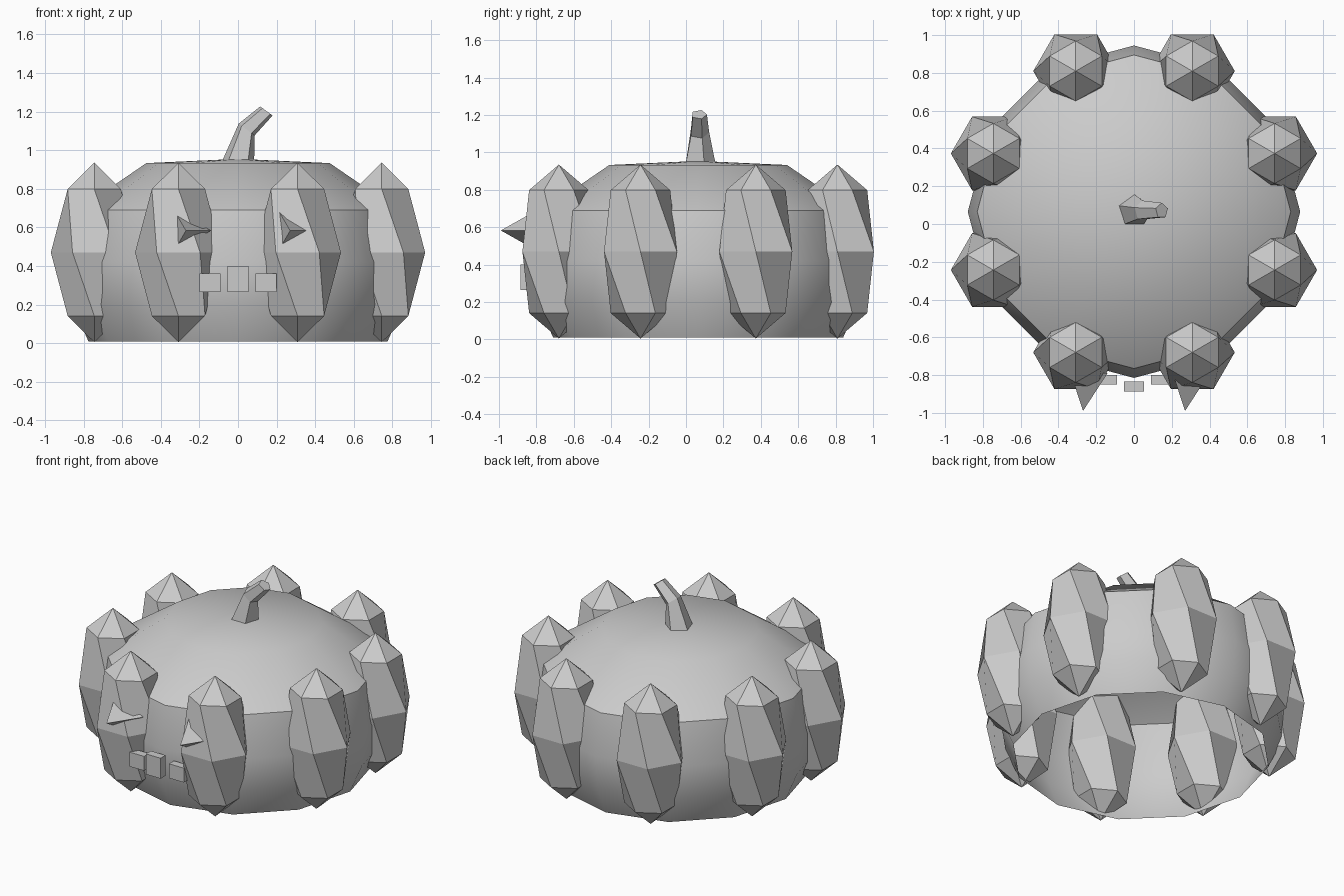
import bpy, math
from mathutils import Vector, Matrix

if "Cube" in bpy.data.objects:
    bpy.data.objects.remove(bpy.data.objects["Cube"])

CY = 0.065  # depth of the body centre

grey = bpy.data.materials.new("plain grey")
grey.diffuse_color = (0.6, 0.6, 0.6, 1)
grey.use_nodes = True
grey.node_tree.nodes["Principled BSDF"].inputs["Base Color"].default_value = grey.diffuse_color


def make(name, verts, faces, smooth=None):
    me = bpy.data.meshes.new(name)
    me.from_pydata(verts, [], faces)
    me.materials.append(grey)
    ob = bpy.data.objects.new(name, me)
    bpy.context.collection.objects.link(ob)
    if smooth:
        bpy.ops.object.select_all(action='DESELECT')
        ob.select_set(True)
        bpy.context.view_layer.objects.active = ob
        bpy.ops.object.shade_smooth_by_angle(angle=math.radians(smooth))
    return ob


def ring(n, r, z, turn=0):
    return [Vector((r * math.cos(turn + math.tau * i / n),
                    r * math.sin(turn + math.tau * i / n), z)) for i in range(n)]


def skin(rings, bottom=None, top=None):
    """Join rings from low to high, with optional end points."""
    n = len(rings[0])
    verts = [v for r in rings for v in r]
    faces = [(k * n + i, k * n + (i + 1) % n, (k + 1) * n + (i + 1) % n, (k + 1) * n + i)
             for k in range(len(rings) - 1) for i in range(n)]
    if top:
        b = (len(rings) - 1) * n
        faces += [(b + i, b + (i + 1) % n, len(verts)) for i in range(n)]
        verts.append(Vector(top))
    if bottom:
        faces += [((i + 1) % n, i, len(verts)) for i in range(n)]
        verts.append(Vector(bottom))
    return verts, faces


# Body: twelve-sided squat dome, open underneath
profile = [(0.775, 0.01), (0.86, 0.2), (0.88, 0.42), (0.83, 0.69), (0.475, 0.933)]
v, f = skin([ring(12, r, z) for r, z in profile], top=(0, 0, 0.955))
body = make("pumpkin_body", v, f, 38)
body.location.y = CY

# Ribs: twisted six-sided ellipsoids around the body
R, H = 0.225, 0.465
s = math.sqrt(0.5)
t = math.radians(30)
for k in range(8):
    a = math.radians(22.5 + 45 * k)
    v, f = skin([ring(6, R * s, -H * s, t), ring(6, R, 0), ring(6, R * s, H * s, -t)],
                bottom=(0, 0, -H), top=(0, 0, H))
    rib = make(f"rib_{k + 1}", v, f, 30)
    rib.location = (0.806 * math.cos(a), CY + 0.806 * math.sin(a), 0.47)

# Stem: bent, tapering five-sided stalk
sections = [(0, 0.94, 0.088, 0), (0.045, 1.107, 0.054, 37), (0.147, 1.203, 0.042, 36)]
rings = []
for x, z, r, tilt in sections:
    m = Matrix.Translation((x, 0.07, z)) @ Matrix.Rotation(math.radians(tilt), 4, 'Y')
    rings.append([m @ p for p in ring(5, r, 0, math.pi / 2)])
v, f = skin(rings)
f += [tuple(range(4, -1, -1)), tuple(range(10, 15))]
make("stem", v, f)

# Eyes: three-sided spikes pointing forward
for side, name in ((-1, "left_eye"), (1, "right_eye")):
    base = [Vector((p.x, 0, p.y)) for p in ring(3, 0.13, 0)]
    eye = make(name, base + [Vector((0, -0.2, 0))],
               [(0, 2, 1), (0, 1, 3), (1, 2, 3), (2, 0, 3)])
    for p in eye.data.polygons:
        p.flip()
    eye.data.update()
    eye.location = (side * 0.27, -0.79, 0.583)

# Teeth: a curved row of small blocks
for i in range(-2, 3):
    h = (0.135, 0.095, 0.045)[abs(i)]
    bpy.ops.mesh.primitive_cube_add(size=1, location=(
        0.145 * i, -0.86 + 0.035 * abs(i), 0.265 + h / 2))
    tooth = bpy.context.object
    tooth.name = f"tooth_{i + 3}"
    tooth.scale = (0.108, 0.052, h)
    tooth.data.materials.append(grey)
